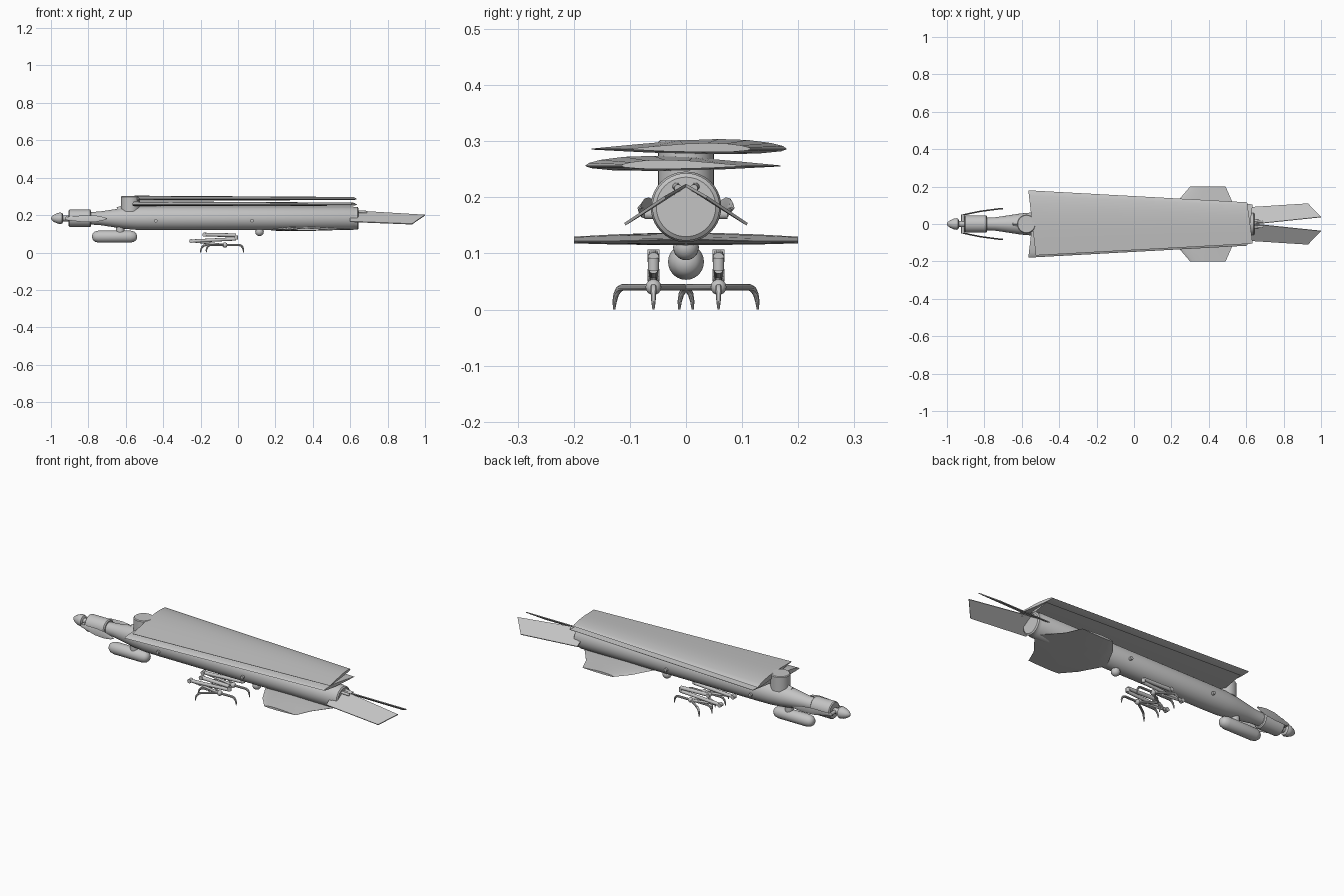
import bpy, bmesh, math
from mathutils import Vector

if "Cube" in bpy.data.objects:
    bpy.data.objects.remove(bpy.data.objects["Cube"])

grey = bpy.data.materials.new("plain grey")
grey.use_nodes = True
grey.diffuse_color = (0.55, 0.55, 0.55, 1)
grey.node_tree.nodes["Principled BSDF"].inputs["Base Color"].default_value = (0.55, 0.55, 0.55, 1)

AXIS = 0.183  # height of the fuselage centre line


def finish(name, bm, smooth=True):
    bmesh.ops.recalc_face_normals(bm, faces=bm.faces)
    mesh = bpy.data.meshes.new(name)
    bm.to_mesh(mesh)
    bm.free()
    mesh.materials.append(grey)
    obj = bpy.data.objects.new(name, mesh)
    bpy.context.collection.objects.link(obj)
    if smooth:
        bpy.ops.object.select_all(action="DESELECT")
        obj.select_set(True)
        bpy.context.view_layer.objects.active = obj
        bpy.ops.object.shade_smooth_by_angle(angle=math.radians(35))
    return obj


def loft(name, rings, smooth=True):
    """Skin matching rings of points and cap both ends."""
    bm = bmesh.new()
    loops = [[bm.verts.new(p) for p in ring] for ring in rings]
    n = len(loops[0])
    for a, b in zip(loops, loops[1:]):
        for i in range(n):
            j = (i + 1) % n
            bm.faces.new((a[i], a[j], b[j], b[i]))
    bm.faces.new(loops[0])
    bm.faces.new(loops[-1])
    return finish(name, bm, smooth)


def tube(name, stations, sides=16):
    """Round tube through (point, radius) stations."""
    pts = [Vector(p) for p, r in stations]
    rings = []
    for i, (p, r) in enumerate(stations):
        d = (pts[min(i + 1, len(pts) - 1)] - pts[max(i - 1, 0)]).normalized()
        helper = Vector((0, 1, 0)) if abs(d.y) < 0.8 else Vector((0, 0, 1))
        u = d.cross(helper).normalized()
        v = d.cross(u)
        angles = [2 * math.pi * k / sides for k in range(sides)]
        rings.append([pts[i] + r * (u * math.cos(a) + v * math.sin(a)) for a in angles])
    return loft(name, rings)


def turned(name, profile, z, sides=40):
    """Solid of revolution about a lengthwise axis at height z."""
    return tube(name, [((x, 0, z), r) for x, r in profile], sides)


def rod(name, a, b, r, sides=16):
    return tube(name, [(a, r), (b, r)], sides)


def ball(name, centre, r):
    bm = bmesh.new()
    bmesh.ops.create_uvsphere(bm, u_segments=20, v_segments=12, radius=r)
    bmesh.ops.translate(bm, verts=bm.verts, vec=centre)
    return finish(name, bm)


# Fuselage, rear cap and nose
turned("fuselage", [(-0.80, 0.033), (-0.74, 0.036), (-0.68, 0.045), (-0.61, 0.056),
                    (-0.54, 0.062), (-0.45, 0.063), (0.615, 0.063), (0.62, 0.060),
                    (0.64, 0.060), (0.645, 0.053)], AXIS)
turned("motor_housing", [(-0.905, 0.042), (-0.90, 0.046), (-0.79, 0.046), (-0.785, 0.040)], AXIS)
turned("propeller_shaft", [(-0.95, 0.016), (-0.89, 0.016)], AXIS, 20)
turned("spinner", [(-1.0, 0.002), (-0.996, 0.010), (-0.985, 0.019), (-0.965, 0.028),
                   (-0.95, 0.031), (-0.94, 0.028), (-0.935, 0.018)], AXIS, 28)

# Folded propeller blades lying back along the nose
for side, label in ((1, "left"), (-1, "right")):
    rod(label + "_blade_hinge", (-0.915, side * 0.01, AXIS), (-0.915, side * 0.05, AXIS), 0.009)
    rings = []
    for x, y, half in ((-0.925, 0.046, 0.007), (-0.88, 0.056, 0.012), (-0.82, 0.068, 0.019),
                       (-0.76, 0.076, 0.017), (-0.72, 0.081, 0.009), (-0.70, 0.083, 0.002)):
        rings.append([(x, side * (y + dy), AXIS - 0.002 + side * dz * half)
                      for dy, dz in ((-0.002, -1), (0.004, 0), (0.003, 1), (-0.004, 0))])
    loft(label + "_propeller_blade", rings)

# Sensor pod under the nose
turned("sensor_pod", [(-0.78, 0.006), (-0.776, 0.018), (-0.765, 0.027), (-0.745, 0.032),
                      (-0.575, 0.032), (-0.555, 0.027), (-0.544, 0.018), (-0.54, 0.006)], 0.085, 28)
rod("pod_mount", (-0.63, 0, 0.10), (-0.63, 0, 0.15), 0.022, 20)

# Wing pivot tower
tube("wing_pivot", [((-0.575, 0, 0.22), 0.05), ((-0.575, 0, 0.298), 0.05),
                    ((-0.575, 0, 0.302), 0.046)], 32)
rod("pivot_latch", (-0.645, 0, 0.225), (-0.60, 0, 0.235), 0.018, 4)

# Closed section: chord fraction and height, rounded front and thin rear
SECTION = [(0, 0), (0.02, 0.3), (0.08, 0.6), (0.2, 0.9), (0.35, 1), (0.55, 0.85), (0.8, 0.42),
           (1, 0.05), (1, -0.05), (0.7, -0.35), (0.4, -0.5), (0.15, -0.45), (0.03, -0.22)]


def wing(name, stations, side, chordwise=1.0):
    """Loft sections given as (front point, rear point, thickness)."""
    rings = []
    for front, rear, thick in stations:
        a, b = Vector(front), Vector(rear)
        ring = []
        for t, h in SECTION:
            p = a.lerp(b, t) + Vector((0, 0, h * thick))
            ring.append((p.x, side * p.y, p.z))
        rings.append(ring)
    return loft(name, rings)


# Two main wings folded back on top of each other
for name, side, z in (("upper_wing", 1, 0.286), ("lower_wing", -1, 0.256)):
    wing(name, [((-0.565, 0.18, z), (-0.525, -0.168, z), 0.018),
                ((0.605, 0.116, z), (0.635, -0.105, z), 0.011)], side)

# Fixed lower wing at the rear
wing("rear_wing", [((0.30, -0.20, 0.122), (0.49, -0.20, 0.122), 0.008),
                   ((0.24, -0.13, 0.122), (0.525, -0.12, 0.122), 0.012),
                   ((0.17, 0, 0.121), (0.62, 0, 0.125), 0.016),
                   ((0.24, 0.13, 0.122), (0.525, 0.12, 0.122), 0.012),
                   ((0.30, 0.20, 0.122), (0.49, 0.20, 0.122), 0.008)], 1)

# Folded tail fins trailing behind the body
for side, label in ((1, "left"), (-1, "right")):
    corners = [Vector(c) for c in ((0.60, -0.005, 0.224), (1.0, 0.037, 0.200),
                                   (0.93, 0.109, 0.152), (0.60, 0.088, 0.165))]
    offset = Vector((0, 0.0012, 0.0022))
    rings = [[Vector((p.x, side * p.y, p.z)) for p in (c + s * offset for c in corners)]
             for s in (-1, 1)]
    loft(label + "_tail_fin", rings, smooth=False)
    rod(label + "_tail_hinge", (0.60, side * 0.02, 0.222), (0.69, side * 0.014, 0.216), 0.007)

# Camera ball and side studs
rod("camera_mount", (0.115, 0, 0.10), (0.115, 0, 0.13), 0.018)
ball("camera_ball", (0.115, 0, 0.111), 0.023)
for x in (-0.44, 0.075):
    for side in (1, -1):
        rod("side_stud", (x, side * 0.055, 0.17), (x, side * 0.074, 0.17), 0.009)

# Folded legs with clawed feet
for side, label in ((1, "left"), (-1, "right")):
    y = side * 0.058
    hip, knee = (-0.18, y, 0.096), (-0.01, y, 0.092)
    ankle, hub = (-0.25, y, 0.061), Vector((-0.07, y, 0.040))
    rod(label + "_thigh", hip, knee, 0.010)
    rod(label + "_shin", (-0.01, y, 0.073), ankle, 0.009)
    rod(label + "_knee", knee, (-0.01, y, 0.070), 0.010)
    rod(label + "_foot_link", ankle, hub, 0.006)
    for joint, p in (("hip", hip), ("ankle", ankle)):
        rod(label + "_" + joint, (p[0], y - 0.011, p[2]), (p[0], y + 0.011, p[2]), 0.011)
    ball(label + "_foot_hub", hub, 0.014)
    for dx, dy in ((0.10, 0), (-0.13, 0), (-0.10, 0.07), (-0.10, -0.07)):
        path = [(0, 0, 0.006), (0.78, 0, 0.006), (0.88, -0.004, 0.006), (0.95, -0.013, 0.005),
                (0.99, -0.026, 0.004), (1.0, -0.040, 0.002)]
        tube(label + "_talon", [(hub + Vector((dx * t, dy * t, dz)), r) for t, dz, r in path], 10)
